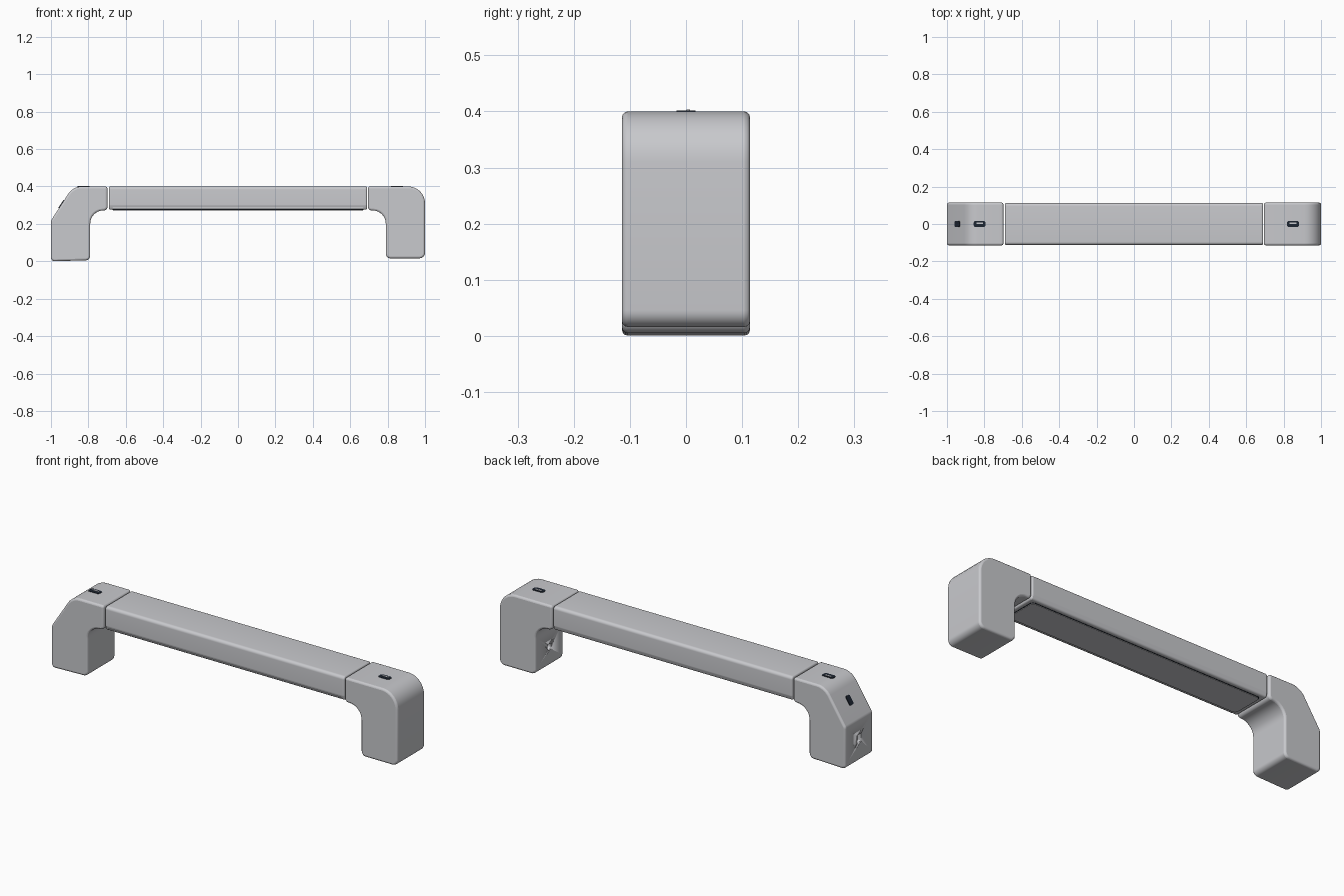
import bpy, bmesh, math
from mathutils import Vector

if "Cube" in bpy.data.objects:
    bpy.data.objects.remove(bpy.data.objects["Cube"])


def material(name, rgb):
    m = bpy.data.materials.new(name)
    m.diffuse_color = (*rgb, 1)
    m.use_nodes = True
    m.node_tree.nodes["Principled BSDF"].inputs["Base Color"].default_value = m.diffuse_color
    return m


GREY = material("light grey", (0.58, 0.585, 0.61))
DARK = material("dark navy", (0.012, 0.018, 0.03))


def rounded(points, seg=8):
    """Outline from (a, b, radius) corners with arcs at each corner."""
    out, n = [], len(points)
    for i, (x, y, r) in enumerate(points):
        p = Vector((x, y))
        a = (Vector(points[i - 1][:2]) - p).normalized()
        b = (Vector(points[(i + 1) % n][:2]) - p).normalized()
        if r == 0:
            out.append(p)
            continue
        half = a.angle(b) / 2
        c = p + (a + b).normalized() * (r / math.sin(half))
        t = r / math.tan(half)
        u, v = p + a * t - c, p + b * t - c
        sweep = u.angle(v)
        for k in range(seg + 1):
            f = k / seg
            out.append(c + (u * math.sin((1 - f) * sweep)
                            + v * math.sin(f * sweep)) / math.sin(sweep))
    return out


def prism(name, outline, to3d, depth, mat, bevel=0.0):
    """Extrude an outline symmetrically; to3d maps (a, b, depth) to space."""
    bm = bmesh.new()
    rings = [[bm.verts.new(to3d(p.x, p.y, d)) for p in outline]
             for d in (-depth / 2, depth / 2)]
    bm.faces.new(rings[0])
    bm.faces.new(rings[1][::-1])
    n = len(outline)
    for i in range(n):
        j = (i + 1) % n
        bm.faces.new((rings[0][j], rings[0][i], rings[1][i], rings[1][j]))
    bmesh.ops.recalc_face_normals(bm, faces=bm.faces)
    me = bpy.data.meshes.new(name)
    bm.to_mesh(me)
    bm.free()
    me.materials.append(mat)
    ob = bpy.data.objects.new(name, me)
    bpy.context.collection.objects.link(ob)
    bpy.ops.object.select_all(action='DESELECT')
    ob.select_set(True)
    bpy.context.view_layer.objects.active = ob
    bpy.ops.object.shade_smooth_by_angle(angle=math.radians(35))
    if bevel:
        mod = ob.modifiers.new("Soft edges", 'BEVEL')
        mod.width, mod.segments = bevel, 3
        mod.limit_method, mod.angle_limit = 'ANGLE', math.radians(60)
    return ob


def along_y(a, b, d):
    return (a, d, b)


def along_x(a, b, d):
    return (d, a, b)


def along_z(z):
    return lambda a, b, d: (a, b, z + d)


def rect(w, h, r, cx=0, cy=0):
    return rounded([(cx - w / 2, cy - h / 2, r), (cx + w / 2, cy - h / 2, r),
                    (cx + w / 2, cy + h / 2, r), (cx - w / 2, cy + h / 2, r)])


def cut(target, name, outline, x, depth):
    """Recess a pocket into a face looking along x."""
    c = prism(name, outline, lambda a, b, d: (x + d, a, b), depth * 2, GREY)
    c.hide_render = True
    c.hide_set(True)
    mod = target.modifiers.new(name, 'BOOLEAN')
    mod.object, mod.operation, mod.solver = c, 'DIFFERENCE', 'EXACT'


# End brackets: sloped on the left, square shouldered on the right
left = prism("left_bracket", rounded([
    (-1, 0, 0.02), (-0.79, 0.006, 0.025), (-0.79, 0.272, 0.07),
    (-0.698, 0.272, 0.02), (-0.698, 0.4, 0.012), (-0.882, 0.4, 0.087),
    (-1, 0.218, 0.03)]), along_y, 0.228, GREY, 0.01)
right = prism("right_bracket", rounded([
    (1, 0.016, 0.03), (1, 0.4, 0.09), (0.695, 0.4, 0.012),
    (0.695, 0.272, 0.02), (0.79, 0.272, 0.07), (0.79, 0.016, 0.025)]),
    along_y, 0.228, GREY, 0.01)

# Screw pockets in the legs
cut(left, "square_pocket_cutter", rect(0.034, 0.044, 0.006, 0, 0.12), -1, 0.02)
cut(right, "round_pocket_cutter", rect(0.03, 0.034, 0.0145, 0, 0.12), 0.79, 0.02)
prism("square_pocket_floor", rect(0.02, 0.022, 0.003, 0.004, 0.114),
      lambda a, b, d: (-0.981 + d, a, b), 0.004, DARK)

# Grip bar with softened long edges and a narrower underside
prism("grip_bar", rounded([
    (-0.105, 0.276, 0.012), (0.105, 0.276, 0.012), (0.112, 0.3, 0.02),
    (0.112, 0.4, 0.016), (-0.112, 0.4, 0.016), (-0.112, 0.3, 0.02)]),
    along_x, 1.382, GREY, 0.008)

# Underside cover with its dark seam
prism("cover_seam", rect(1.34, 0.176, 0.02), along_z(0.2755), 0.003, DARK)
prism("underside_cover", rect(1.334, 0.170, 0.018), along_z(0.274), 0.005, GREY)

# Thin front trim line low on the bar
prism("front_trim", rect(1.34, 0.005, 0.002, 0, 0.287), along_y, 0.004,
      GREY).location.y = -0.1105

# Top sockets: dark plate with a light tongue
for side, x in (("left", -0.825), ("right", 0.85)):
    prism(side + "_socket", rect(0.064, 0.034, 0.012, x), along_z(0.4), 0.004, DARK)
    prism(side + "_socket_tongue", rect(0.036, 0.007, 0.002, x, 0.004),
          along_z(0.402), 0.003, GREY)

# Sloped socket on the left bracket
up = Vector((0.118, 0, 0.182)).normalized()
out = Vector((-up.z, 0, up.x))
mid = Vector((-0.944, 0, 0.3044))
prism("slope_socket", rect(0.03, 0.05, 0.008),
      lambda a, b, d: mid + up * b + Vector((0, a, 0)) + out * d, 0.008, DARK)
